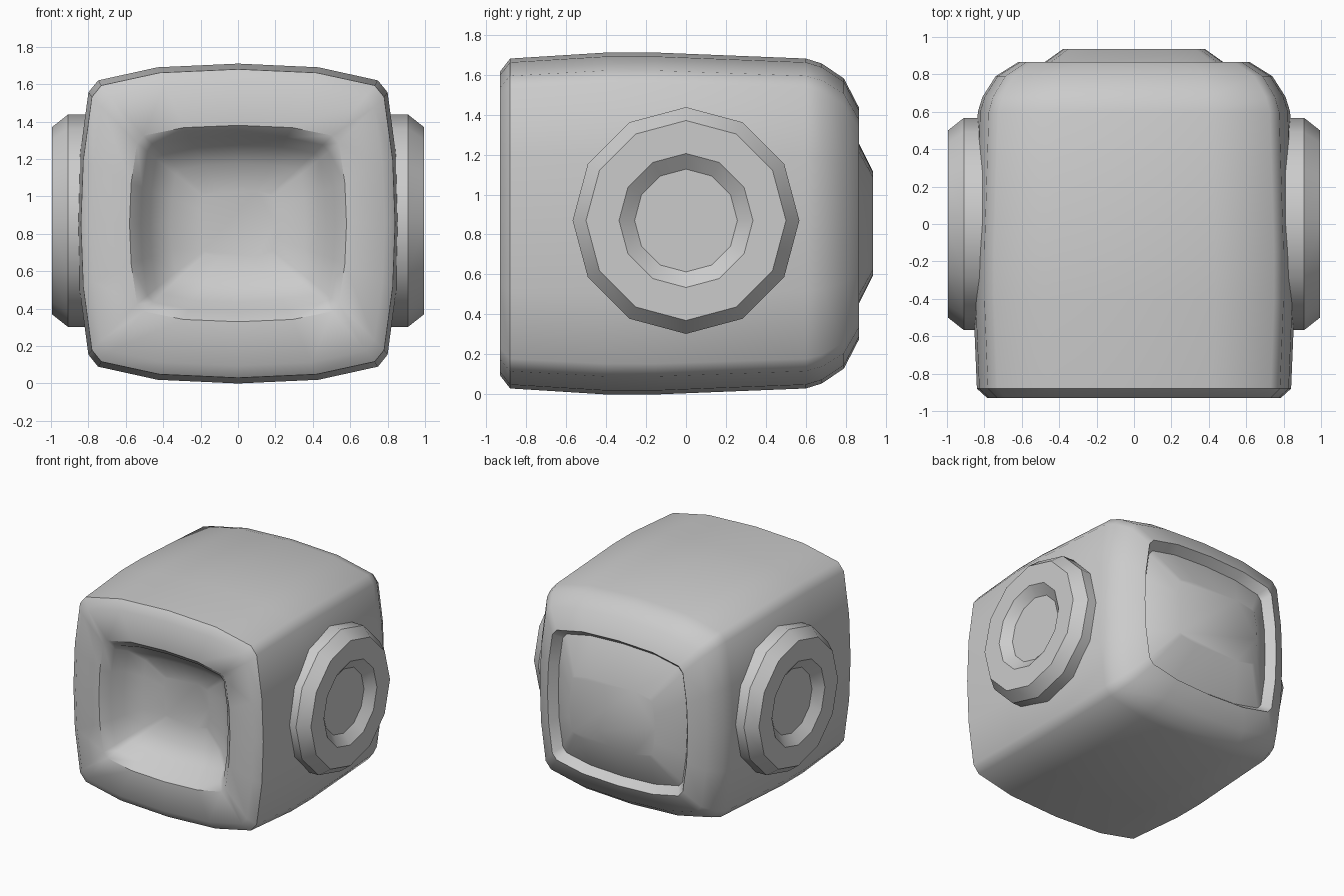
import bpy
import bmesh
import math

cube = bpy.data.objects.get("Cube")
if cube:
    bpy.data.objects.remove(cube, do_unlink=True)

grey = bpy.data.materials.new("plain_grey")
grey.use_nodes = True
tone = (0.6, 0.6, 0.6, 1)
grey.diffuse_color = tone
grey.node_tree.nodes["Principled BSDF"].inputs["Base Color"].default_value = tone

MID_Z = 0.855


def loft(name, rings, limit):
    """Bridge successive rings of points, cap both ends, shade by angle."""
    bm = bmesh.new()
    loops = [[bm.verts.new(p) for p in ring] for ring in rings]
    n = len(loops[0])
    for a, b in zip(loops, loops[1:]):
        for i in range(n):
            j = (i + 1) % n
            bm.faces.new((a[i], a[j], b[j], b[i]))
    bm.faces.new(loops[0])
    bm.faces.new(loops[-1])
    bmesh.ops.recalc_face_normals(bm, faces=bm.faces)
    mesh = bpy.data.meshes.new(name)
    bm.to_mesh(mesh)
    bm.free()
    mesh.materials.append(grey)
    obj = bpy.data.objects.new(name, mesh)
    bpy.context.collection.objects.link(obj)
    bpy.ops.object.select_all(action="DESELECT")
    obj.select_set(True)
    bpy.context.view_layer.objects.active = obj
    bpy.ops.object.shade_smooth_by_angle(angle=math.radians(limit))
    return obj


# Bulged square outline, one quarter mirrored around both axes
quarter = [(0, 1), (0.5, 0.977), (0.87, 0.895), (0.93, 0.82), (0.985, 0.41), (1, 0)]
half = quarter + [(x, -z) for x, z in quarter[-2::-1]]
outline = half + [(-x, z) for x, z in half[-2:0:-1]]


def section(y, wide, high):
    return [(x * wide, y, MID_Z + z * high) for x, z in outline]


# Body: front bowl, front face, chamfer, shell, rounded back, recess and raised panel
body_sections = [
    (-0.65, 0.2, 0.18), (-0.69, 0.36, 0.32), (-0.77, 0.47, 0.42),
    (-0.87, 0.52, 0.47), (-0.93, 0.58, 0.525),
    (-0.93, 0.785, 0.76), (-0.88, 0.84, 0.825),
    (-0.4, 0.86, 0.855), (-0.15, 0.86, 0.855), (0.6, 0.835, 0.825),
    (0.68, 0.81, 0.8), (0.79, 0.74, 0.725), (0.865, 0.62, 0.58),
    (0.8, 0.57, 0.53), (0.935, 0.38, 0.26),
]
loft("body", [section(*s) for s in body_sections], 44)

# Side hubs: twelve-sided discs with a dished centre
hub_profile = [(0.7, 0.567), (0.91, 0.567), (0.995, 0.5), (0.995, 0.335), (0.935, 0.257)]
for side, label in ((1, "left"), (-1, "right")):
    rings = []
    for x, r in hub_profile:
        turns = [math.tau * k / 12 for k in range(12)]
        rings.append([(side * x, r * math.sin(t), 0.87 + r * math.cos(t)) for t in turns])
    loft(label + "_hub", rings, 32)
